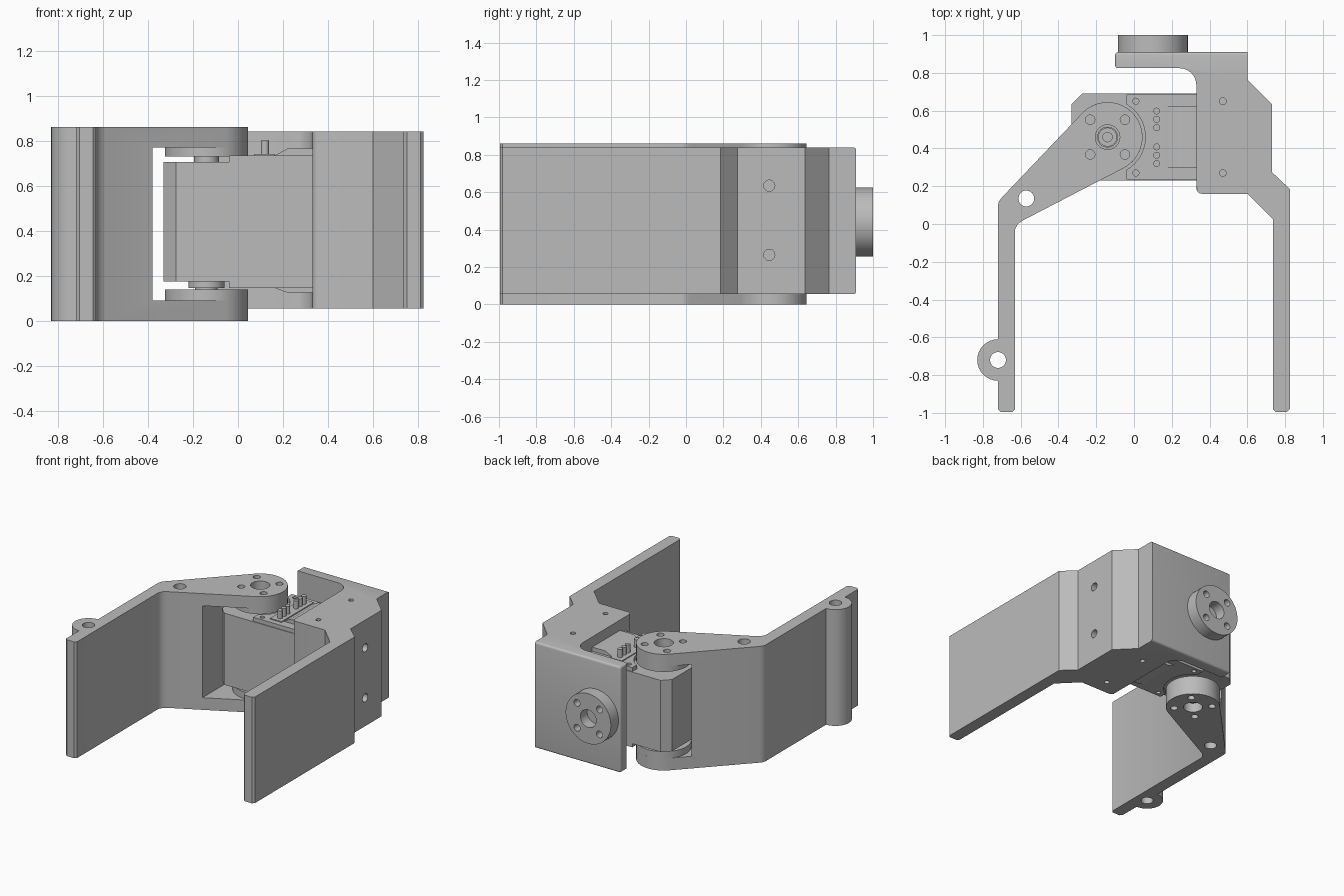
import bpy, bmesh
from math import sin, cos, radians
from mathutils import Matrix, Vector

if "Cube" in bpy.data.objects:
    bpy.data.objects.remove(bpy.data.objects["Cube"])

grey = bpy.data.materials.new("grey_plastic")
grey.use_nodes = True
colour = (0.5, 0.5, 0.5, 1)
grey.diffuse_color = colour
grey.node_tree.nodes["Principled BSDF"].inputs["Base Color"].default_value = colour

PIVOT = (-0.14, 0.46)      # hinge axis of the moving jaw
R = 0.185                  # horn disc radius
PARTS = []


def add(name, bm):
    mesh = bpy.data.meshes.new(name)
    bmesh.ops.recalc_face_normals(bm, faces=bm.faces)
    bm.to_mesh(mesh)
    bm.free()
    mesh.materials.append(grey)
    ob = bpy.data.objects.new(name, mesh)
    bpy.context.collection.objects.link(ob)
    PARTS.append(ob)
    return ob


def prism(name, outline, z0, z1, round_edge=None, width=0.02):
    """Extrude an xy outline; optionally round the edges picked by a rule."""
    bm = bmesh.new()
    face = bm.faces.new([bm.verts.new((x, y, z0)) for x, y in outline])
    new = bmesh.ops.extrude_face_region(bm, geom=[face])["geom"]
    bmesh.ops.translate(bm, vec=(0, 0, z1 - z0),
                        verts=[v for v in new if isinstance(v, bmesh.types.BMVert)])
    if round_edge:
        edges = [e for e in bm.edges if round_edge(e)]
        bmesh.ops.bevel(bm, geom=edges, offset=width, segments=4, profile=0.5, affect='EDGES')
    return add(name, bm)


def box(name, x0, x1, y0, y1, z0, z1):
    return prism(name, [(x0, y0), (x1, y0), (x1, y1), (x0, y1)], z0, z1)


def cylinder(name, centre, r, depth, axis='Z', seg=32):
    bm = bmesh.new()
    bmesh.ops.create_cone(bm, cap_ends=True, segments=seg, radius1=r, radius2=r, depth=depth)
    turn = {'Z': Matrix(), 'Y': Matrix.Rotation(radians(90), 4, 'X'),
            'X': Matrix.Rotation(radians(90), 4, 'Y')}[axis]
    bmesh.ops.transform(bm, matrix=Matrix.Translation(centre) @ turn, verts=bm.verts)
    return add(name, bm)


def upright(name, x, y, r, z0, z1, seg=32):
    return cylinder(name, (x, y, (z0 + z1) / 2), r, z1 - z0, 'Z', seg)


def cut(ob, cutters):
    """Subtract the cutters, bake the result and delete them."""
    for c in cutters:
        m = ob.modifiers.new("cut", 'BOOLEAN')
        m.operation, m.solver, m.object = 'DIFFERENCE', 'EXACT', c
    bpy.context.view_layer.update()
    deps = bpy.context.evaluated_depsgraph_get()
    mesh = bpy.data.meshes.new_from_object(ob.evaluated_get(deps))
    ob.modifiers.clear()
    ob.data = mesh
    for c in cutters:
        PARTS.remove(c)
        bpy.data.objects.remove(c)


def arc(cx, cy, r, a0, a1, n):
    angles = [radians(a0 + (a1 - a0) * i / n) for i in range(n + 1)]
    return [(cx + r * cos(a), cy + r * sin(a)) for a in angles]


def bolt_circle(x, y):
    d = 0.092
    return [(x + sx * d, y + sy * d) for sx in (-1, 1) for sy in (-1, 1)]


def horn_holes():
    holes = [upright("cutter", x, y, 0.025, -0.1, 1, 20) for x, y in bolt_circle(*PIVOT)]
    return holes + [upright("cutter", *PIVOT, 0.065, -0.1, 1)]


# Moving jaw: finger, ear and forked arm around the hinge
jaw_outline = ([(-0.63, -0.98), (-0.645, -0.995), (-0.705, -0.995), (-0.72, -0.98)]
               + arc(-0.72, -0.72, 0.11, 270, 90, 16)
               + [(-0.72, 0.10), (-0.715, 0.12), (-0.70, 0.14)]
               + arc(*PIVOT, R, 135, -62, 28)
               + [(-0.59, 0.018), (-0.615, 0.0), (-0.63, -0.03)])
moving_jaw = prism("moving_jaw", jaw_outline, 0, 0.86)
cut(moving_jaw, [box("cutter", -0.38, 0.3, -0.2, 1, 0.09, 0.77),
                 upright("cutter", -0.57, 0.135, 0.042, -0.1, 1),
                 upright("cutter", -0.72, -0.72, 0.042, -0.1, 1)] + horn_holes())

# Horn discs inside the fork
for side, z0, z1 in (("lower", 0.09, 0.14), ("upper", 0.73, 0.77)):
    cut(upright(side + "_horn_disc", *PIVOT, R, z0, z1, 56), horn_holes())

# Fixed jaw: finger, mounting block and back plate
fixed_outline = ([(0.36, 0.16), (0.60, 0.16), (0.735, 0.025), (0.735, -0.98), (0.75, -0.995),
                  (0.81, -0.995), (0.825, -0.98), (0.825, 0.185), (0.73, 0.275), (0.73, 0.635),
                  (0.60, 0.765), (0.60, 0.91), (-0.10, 0.91), (-0.10, 0.825)]
                 + arc(0.24, 0.735, 0.09, 90, 0, 8)
                 + arc(0.36, 0.19, 0.03, 180, 270, 4)[:-1])


def block_rim(e):
    a, b = (v.co for v in e.verts)
    mid = (a + b) / 2
    flat = abs(a.z - b.z) < 1e-4
    rear = mid.y > 0.905 and mid.x < 0.59
    inner = abs(mid.x - 0.33) < 1e-4
    corner = not flat and mid.x < -0.09
    return corner or (flat and (rear or inner or mid.x < -0.09))


fixed_jaw = prism("fixed_jaw", fixed_outline, 0.055, 0.84, block_rim, 0.016)
cut(fixed_jaw, [upright("cutter", 0.47, y, 0.018, z - 0.08, z + 0.08, 16)
                for y in (0.27, 0.65) for z in (0.055, 0.84)]
    + [cylinder("cutter", (0.73, 0.445, z), 0.03, 0.2, 'X', 20) for z in (0.265, 0.635)])

# Round coupling on the back plate
coupling = cylinder("wrist_coupling", (0.10, 0.953, 0.44), R, 0.094, 'Y', 56)
cut(coupling, [cylinder("cutter", (x, 1, z), 0.025, 0.16, 'Y', 20)
               for x, z in bolt_circle(0.10, 0.44)]
    + [cylinder("cutter", (0.10, 1, 0.44), 0.065, 0.16, 'Y')])

# Servo body with chamfered outer corners
prism("servo_body", [(-0.33, 0.285), (-0.275, 0.23), (0.34, 0.23), (0.34, 0.69),
                     (-0.275, 0.69), (-0.33, 0.635)], 0.175, 0.705)

# Servo lids, scooped around the hinge, with screw holes
for side, z0, z1 in (("lower", 0.145, 0.175), ("upper", 0.705, 0.735)):
    lid = box(side + "_servo_lid", -0.04, 0.34, 0.235, 0.685, z0, z1)
    cut(lid, [upright("cutter", *PIVOT, 0.2, 0, 1, 56)]
        + [upright("cutter", 0.01, y, 0.016, 0, 1, 16) for y in (0.27, 0.65)])

# Raised covers, sloped at the outer end
for side, z0, z1, out in (("lower", 0.125, 0.145, -1), ("upper", 0.735, 0.765, 1)):
    cover = prism(side + "_servo_cover", [(0.165, 0.30), (0.34, 0.30), (0.34, 0.625),
                                          (0.165, 0.625)], z0, z1)
    for v in cover.data.vertices:
        outer = v.co.z > 0.75 if out > 0 else v.co.z < 0.13
        if outer and v.co.x < 0.2:
            v.co.x = 0.22

# Cable socket with two rows of pins
box("cable_socket", 0.07, 0.165, 0.275, 0.65, 0.73, 0.742)
for start in (0.32, 0.51):
    for i in range(3):
        upright("socket_pin", 0.12, start + i * 0.044, 0.018, 0.73, 0.80, 16)

# Hinge shaft, collars and hollow screw heads
upright("upper_collar", *PIVOT, 0.055, 0.70, 0.735)
upright("lower_collar", *PIVOT, 0.08, 0.145, 0.18)
for side, z0, z1 in (("lower", 0.06, 0.16), ("upper", 0.72, 0.80)):
    screw = upright(side + "_hinge_screw", *PIVOT, 0.05, z0, z1)
    z = z0 if side == "lower" else z1
    cut(screw, [upright("cutter", *PIVOT, 0.025, z - 0.03, z + 0.03, 16)])

# Smooth the round parts, keep edges sharp
bpy.ops.object.select_all(action='DESELECT')
for ob in PARTS:
    ob.select_set(True)
bpy.context.view_layer.objects.active = PARTS[0]
bpy.ops.object.shade_smooth_by_angle(angle=radians(30))
